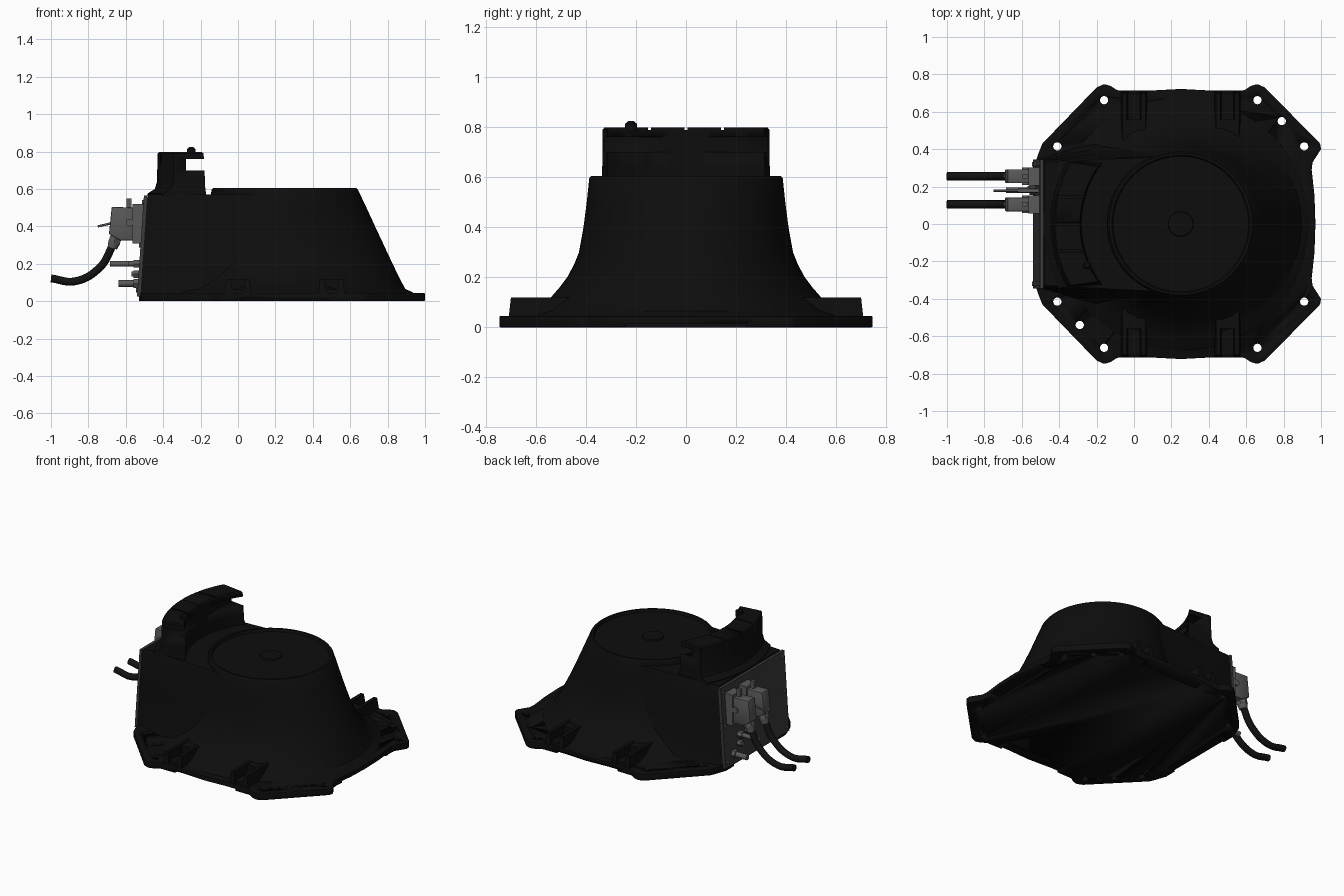
import bpy, bmesh, math
from mathutils import Vector

if "Cube" in bpy.data.objects:
    bpy.data.objects.remove(bpy.data.objects["Cube"])

def material(name, v):
    m = bpy.data.materials.new(name)
    m.diffuse_color = (v, v, v, 1)
    m.use_nodes = True
    m.node_tree.nodes["Principled BSDF"].inputs["Base Color"].default_value = m.diffuse_color
    return m

BLACK = material("black casting", 0.004)
CABLE = material("black rubber", 0.006)
DARK = material("dark grey panel", 0.042)
GREY = material("mid grey metal", 0.1)
CX = 0.25  # axis of the round housing

def finish(name, bm, mat, bevel=0, smooth=30):
    bmesh.ops.recalc_face_normals(bm, faces=bm.faces[:])
    me = bpy.data.meshes.new(name)
    bm.to_mesh(me)
    bm.free()
    me.materials.append(mat)
    ob = bpy.data.objects.new(name, me)
    bpy.context.collection.objects.link(ob)
    bpy.ops.object.select_all(action='DESELECT')
    ob.select_set(True)
    bpy.context.view_layer.objects.active = ob
    if bevel:
        b = ob.modifiers.new("bevel", 'BEVEL')
        b.width, b.segments, b.limit_method = bevel, 2, 'ANGLE'
        bpy.ops.object.modifier_apply(modifier="bevel")
    bpy.ops.object.shade_smooth_by_angle(angle=math.radians(smooth))
    return ob

def loft(bm, rings):
    """Skin closed rings of equal point count and cap both ends."""
    vs = [[bm.verts.new(p) for p in r] for r in rings]
    n = len(vs[0])
    for a, b in zip(vs, vs[1:]):
        for i in range(n):
            bm.faces.new((a[i], a[(i + 1) % n], b[(i + 1) % n], b[i]))
    bm.faces.new(vs[0][::-1])
    bm.faces.new(vs[-1])

def box(bm, x0, x1, y0, y1, z0, z1):
    loft(bm, [[(x0, y0, z), (x1, y0, z), (x1, y1, z), (x0, y1, z)] for z in (z0, z1)])

def rod(bm, p, q, r0, r1=None, n=20):
    p, q = Vector(p), Vector(q)
    rot = (q - p).to_track_quat('Z', 'Y')
    ring = lambda c, r: [c + rot @ Vector((r * math.cos(2 * math.pi * i / n),
                         r * math.sin(2 * math.pi * i / n), 0)) for i in range(n)]
    loft(bm, [ring(p, r0), ring(q, r0 if r1 is None else r1)])

def cut(ob, bm):
    cutter = finish("cutter", bm, BLACK)
    cutter.hide_render = True
    bpy.context.view_layer.objects.active = ob
    m = ob.modifiers.new("cut", 'BOOLEAN')
    m.operation, m.solver, m.object = 'DIFFERENCE', 'EXACT', cutter
    bpy.ops.object.modifier_apply(modifier="cut")
    bpy.data.objects.remove(cutter)

# Flange: eared octagon, symmetric in y
half = [(0.97, 0), (0.965, 0.15), (0.95, 0.29), (0.955, 0.33), (1.0, 0.40), (0.995, 0.43),
        (0.70, 0.73), (0.66, 0.748), (0.625, 0.738), (0.59, 0.715), (0.42, 0.713), (0.25, 0.722),
        (0.08, 0.713), (-0.09, 0.715), (-0.125, 0.738), (-0.16, 0.748), (-0.20, 0.73),
        (-0.49, 0.43), (-0.51, 0.38), (-0.53, 0.32)]
outline = half + [(x, -y) for x, y in reversed(half) if y > 0]
bm = bmesh.new()
loft(bm, [[(x, y, z) for x, y in outline] for z in (0, 0.045)])
flange = finish("mounting_flange", bm, BLACK, 0.006)

# Bolt holes, dowel holes and underside reliefs
bm = bmesh.new()
holes = [(x, s * y) for s in (-1, 1) for x, y in
         [(-0.16, 0.662), (0.66, 0.662), (0.91, 0.415), (-0.41, 0.415)]]
for x, y in holes + [(0.79, 0.55), (-0.29, -0.54)]:
    rod(bm, (x, y, -0.05), (x, y, 0.1), 0.022, n=24)
for s in (-1, 1):
    box(bm, 0.02, 0.48, *sorted((s * 0.62, s * 0.9)), -0.05, 0.015)
box(bm, 0.88, 1.1, -0.24, 0.24, -0.05, 0.015)
box(bm, -0.7, -0.46, -0.24, 0.24, -0.05, 0.015)
cut(flange, bm)

# Round housing: columns are z, half width in y, reach to +x, reach to -x
profile = [(0.03, 0.69, 0.70, 0.70), (0.05, 0.67, 0.68, 0.68), (0.065, 0.62, 0.645, 0.63),
           (0.12, 0.54, 0.615, 0.56), (0.16, 0.505, 0.596, 0.53), (0.20, 0.475, 0.577, 0.50),
           (0.25, 0.448, 0.553, 0.47), (0.30, 0.428, 0.53, 0.45), (0.40, 0.41, 0.483, 0.42),
           (0.50, 0.397, 0.437, 0.40), (0.595, 0.387, 0.392, 0.392), (0.605, 0.38, 0.383, 0.383),
           (0.605, 0.368, 0.368, 0.368), (0.588, 0.362, 0.362, 0.362)]
N = 72
rings = []
for z, b, ar, al in profile:
    ring = []
    for i in range(N):
        t = 2 * math.pi * i / N
        c = math.cos(t)
        ring.append((CX + (ar if c > 0 else al) * c, b * math.sin(t), z))
    rings.append(ring)
bm = bmesh.new()
loft(bm, rings)
finish("round_housing", bm, BLACK)

# Central cap on the recessed top
bm = bmesh.new()
rod(bm, (CX, 0, 0.58), (CX, 0, 0.598), 0.07, 0.065, 32)
finish("centre_cap", bm, BLACK)

# Leaning rear box that carries the connector panel
bm = bmesh.new()
def box_ring(z, left, grow, inset=0):
    return [(left, -0.34 + inset, z), (-0.2, -0.355 - grow + inset, z), (0.1, -0.36 - grow, z),
            (0.1, 0.36 + grow, z), (-0.2, 0.355 + grow - inset, z), (left, 0.34 - inset, z)]
loft(bm, [box_ring(0.02, -0.525, 0.09), box_ring(0.12, -0.52, 0.05), box_ring(0.3, -0.505, 0.02),
          box_ring(0.55, -0.488, 0), box_ring(0.57, -0.478, 0, 0.012)])
finish("rear_box", bm, BLACK)

# Curved tower following the housing
def arc(z, ro, ri, ymax, n=20):
    ao, ai = math.asin(ymax / ro), math.asin((ymax - 0.02) / ri)
    pts = []
    for r, a in ((ro, ao), (ri, -ai)):
        for i in range(n + 1):
            t = a - 2 * a * i / n
            pts.append((CX - r * math.cos(t), r * math.sin(t), z))
    return pts

bm = bmesh.new()
loft(bm, [arc(0.5, 0.735, 0.53, 0.345), arc(0.575, 0.735, 0.53, 0.343), arc(0.60, 0.695, 0.53, 0.337),
          arc(0.64, 0.683, 0.53, 0.335), arc(0.79, 0.68, 0.535, 0.333), arc(0.798, 0.672, 0.54, 0.327)])
tower = finish("curved_tower", bm, BLACK)
bm = bmesh.new()
box(bm, -0.278, 0.1, -0.5, 0.5, 0.70, 0.76)
for y in (-0.145, 0, 0.145):
    box(bm, -0.5, -0.1, y - 0.006, y + 0.006, 0.788, 0.85)
cut(tower, bm)

# Tower screw
bm = bmesh.new()
rod(bm, (-0.25, -0.22, 0.78), (-0.25, -0.22, 0.815), 0.024)
rod(bm, (-0.25, -0.22, 0.815), (-0.25, -0.22, 0.824), 0.02, 0.012)
finish("tower_screw", bm, BLACK)

# Ribbed bosses on the long sides of the flange
for s, side in ((-1, "front"), (1, "back")):
    for k, x in enumerate((0.0, 0.5)):
        bm = bmesh.new()
        for wall in (-0.05, 0.05):
            loft(bm, [[(x + wall - w, s * 0.44, z), (x + wall + w, s * 0.44, z),
                       (x + wall + w, s * y1, z), (x + wall - w, s * y1, z)]
                      for z, w, y1 in ((0.03, 0.022, 0.71), (0.12, 0.012, 0.70))])
        box(bm, x - 0.05, x + 0.05, *sorted((s * 0.44, s * 0.56)), 0.03, 0.115)
        box(bm, x - 0.05, x + 0.05, *sorted((s * 0.56, s * 0.70)), 0.03, 0.065)
        finish(f"{side}_boss_{k + 1}", bm, BLACK)

# Connector panel, leaning with the rear box
bm = bmesh.new()
loft(bm, [[(x - d, -0.345, z), (x, -0.345, z), (x, 0.345, z), (x - d, 0.345, z)]
          for x, d, z in ((-0.522, 0.018, 0.025), (-0.485, 0.018, 0.565))])
finish("connector_panel", bm, DARK)
bm = bmesh.new()
for y in (-0.32, 0.32):
    for z in (0.06, 0.3, 0.53):
        x = -0.54 + 0.037 * (z - 0.025) / 0.54
        rod(bm, (x + 0.01, y, z), (x - 0.007, y, z), 0.012, n=12)
finish("panel_screws", bm, GREY)

# Two plugs with glands and drooping cables
for k, y in enumerate((0.105, 0.255)):
    bm = bmesh.new()
    side = [(-0.69, 0.36), (-0.63, 0.325), (-0.55, 0.325), (-0.55, 0.50), (-0.675, 0.505)]
    loft(bm, [[(px, yy, z) for px, z in side] for yy in (y - 0.037, y + 0.037)])
    finish(f"plug_hood_{k + 1}", bm, GREY, 0.006)
    bm = bmesh.new()
    box(bm, -0.565, -0.495, y - 0.048, y + 0.048, 0.31, 0.52)
    box(bm, -0.595, -0.57, y - 0.012, y + 0.012, 0.49, 0.55)
    for s in (-1, 1):
        rod(bm, (-0.58, y + s * 0.03, 0.42), (-0.58, y + s * 0.047, 0.42), 0.02, n=16)
    finish(f"plug_base_{k + 1}", bm, GREY)
    bm = bmesh.new()
    rod(bm, (-0.648, y, 0.355), (-0.662, y, 0.315), 0.036, n=6)
    rod(bm, (-0.662, y, 0.315), (-0.672, y, 0.285), 0.032, 0.026)
    finish(f"cable_gland_{k + 1}", bm, GREY)

    cu = bpy.data.curves.new(f"cable_{k + 1}", 'CURVE')
    cu.dimensions, cu.bevel_depth, cu.bevel_resolution = '3D', 0.022, 3
    cu.use_fill_caps = True
    sp = cu.splines.new('BEZIER')
    path = [(-0.665, 0.31), (-0.735, 0.185), (-0.87, 0.107), (-1.0, 0.122)]
    sp.bezier_points.add(len(path) - 1)
    for bp, (px, z) in zip(sp.bezier_points, path):
        bp.co = (px, y, z)
        bp.handle_left_type = bp.handle_right_type = 'AUTO'
    cu.materials.append(CABLE)
    bpy.context.collection.objects.link(bpy.data.objects.new(f"cable_{k + 1}", cu))

# Small fittings on the panel: x tip, y, z, radius
for k, (x, y, z, r) in enumerate([(-0.685, 0.18, 0.20, 0.015), (-0.64, 0.25, 0.095, 0.018),
                                  (-0.57, 0.19, 0.145, 0.014), (-0.585, 0.1, 0.2, 0.014)]):
    bm = bmesh.new()
    rod(bm, (-0.51, y, z), (x, y, z), r)
    rod(bm, (-0.52, y, z), (-0.56, y, z), r * 1.6, n=6)
    finish(f"panel_fitting_{k + 1}", bm, GREY)
bm = bmesh.new()
rod(bm, (-0.5, 0.178, 0.43), (-0.62, 0.178, 0.43), 0.012, n=12)
rod(bm, (-0.62, 0.178, 0.43), (-0.75, 0.178, 0.40), 0.006, n=12)
finish("locking_pin", bm, GREY)
